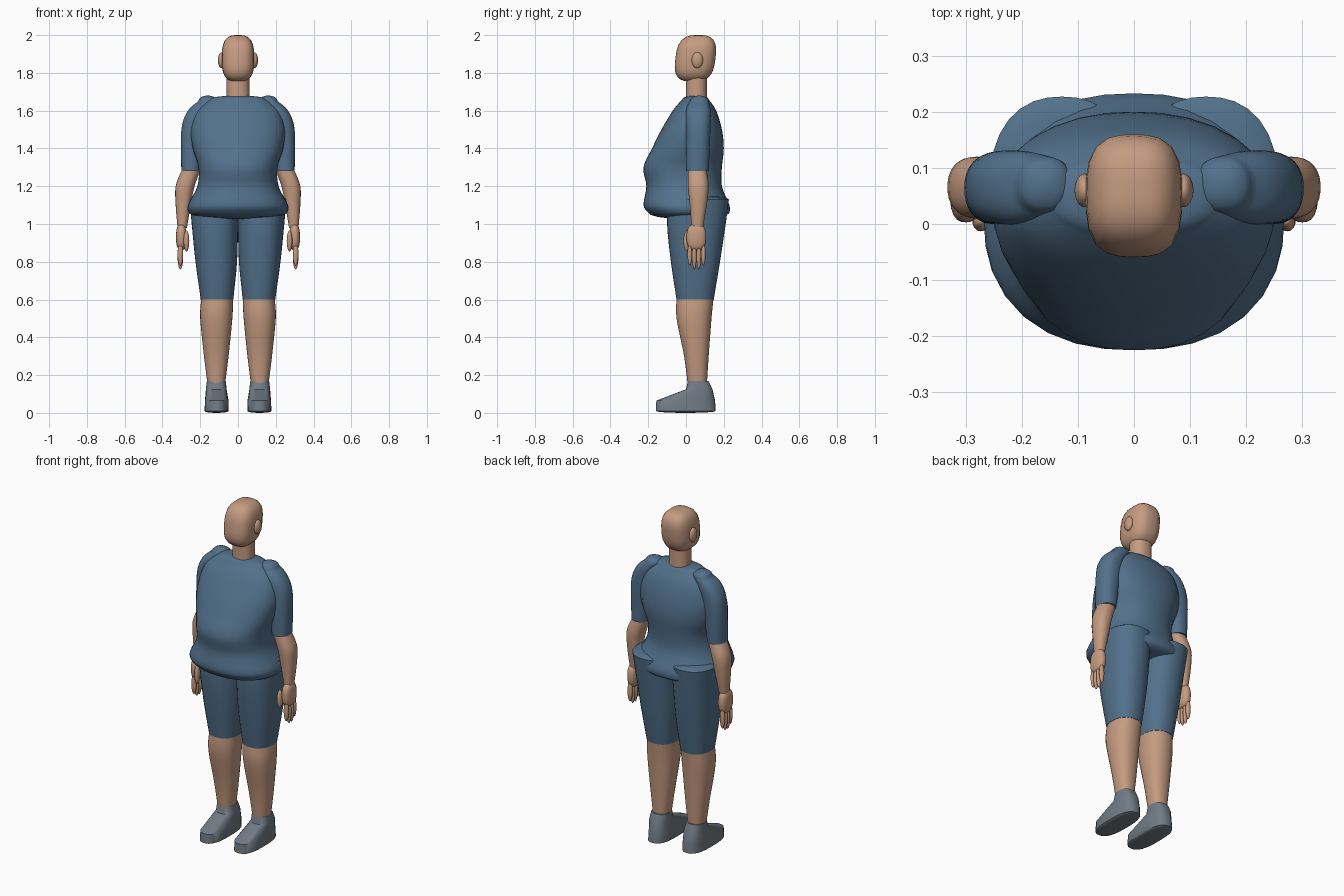
import bpy
import bmesh
from math import cos, sin, pi, radians
from mathutils import Vector

cube = bpy.data.objects.get("Cube")
if cube:
    bpy.data.objects.remove(cube, do_unlink=True)


def make_material(name, rgb):
    material = bpy.data.materials.new(name)
    material.use_nodes = True
    colour = (*rgb, 1)
    material.diffuse_color = colour
    shader = material.node_tree.nodes["Principled BSDF"]
    shader.inputs["Base Color"].default_value = colour
    return material


def add_object(name, material, bm):
    """Turn the bmesh into a smooth shaded object."""
    bmesh.ops.recalc_face_normals(bm, faces=bm.faces)
    mesh = bpy.data.meshes.new(name)
    bm.to_mesh(mesh)
    bm.free()
    mesh.materials.append(material)
    obj = bpy.data.objects.new(name, mesh)
    bpy.context.collection.objects.link(obj)
    bpy.ops.object.select_all(action="DESELECT")
    obj.select_set(True)
    bpy.context.view_layer.objects.active = obj
    bpy.ops.object.shade_smooth_by_angle(angle=radians(50))


def smooth_sections(rows, steps):
    """Fill in sections between the given ones along a smooth curve."""
    rows = [Vector(row) for row in rows]
    padded = [rows[0], *rows, rows[-1]]
    result = []
    for before, start, end, after in zip(padded, padded[1:], padded[2:], padded[3:]):
        leaving = (end - before) / 2
        arriving = (after - start) / 2
        for step in range(steps):
            t = step / steps
            blend = t * t * (3 - 2 * t)
            result.append(start.lerp(end, blend)
                          + leaving * t * (1 - t) ** 2
                          - arriving * t * t * (1 - t))
    return result + [rows[-1]]


def dome_sections(section, height):
    """Shrink an end section in steps so that the end is rounded."""
    z, left, right, front, back = section
    middle = Vector((z, (left + right) / 2, (left + right) / 2,
                     (front + back) / 2, (front + back) / 2))
    result = []
    for angle in (radians(20), radians(40), radians(60), radians(80)):
        ring = middle.lerp(section, cos(angle))
        ring[0] = z + height * sin(angle)
        result.append(ring)
    return result


def loft(name, material, rows, side=1, roundness=2.3, bottom=0, top=0, steps=4):
    """Skin level sections, each given as (z, x min, x max, y min, y max)."""
    sections = smooth_sections(rows, steps)
    if bottom:
        sections = dome_sections(sections[0], -bottom)[::-1] + sections
    if top:
        sections += dome_sections(sections[-1], top)
    bm = bmesh.new()
    rings = []
    count = 32
    for z, left, right, front, back in sections:
        ring = []
        for i in range(count):
            x, y = cos(2 * pi * i / count), sin(2 * pi * i / count)
            size = (abs(x) ** roundness + abs(y) ** roundness) ** (1 / roundness)
            x = (left + right + (right - left) * x / size) / 2
            y = (front + back + (back - front) * y / size) / 2
            ring.append(bm.verts.new((side * x, y, z)))
        rings.append(ring)
    for low, high in zip(rings, rings[1:]):
        for i in range(count):
            bm.faces.new((low[i - 1], low[i], high[i], high[i - 1]))
    bm.faces.new(rings[0])
    bm.faces.new(rings[-1])
    add_object(name, material, bm)


def ball(name, material, centre, radii, roundness=2, lean=0):
    """Add an ellipsoid; a higher roundness makes it boxier, lean shears it in y."""
    bm = bmesh.new()
    bmesh.ops.create_uvsphere(bm, u_segments=24, v_segments=16, radius=1)
    for vert in bm.verts:
        size = sum(abs(c) ** roundness for c in vert.co) ** (1 / roundness)
        vert.co = Vector(c / size * r for c, r in zip(vert.co, radii))
        vert.co.y += lean * vert.co.z
        vert.co += Vector(centre)
    add_object(name, material, bm)


cloth = make_material("blue cloth", (0.085, 0.165, 0.26))
skin = make_material("skin", (0.56, 0.33, 0.22))
shoe_grey = make_material("shoe grey", (0.165, 0.2, 0.235))

# Shirt with a big belly and a rolled hem, as (z, half width, front, back)
shirt = [
    (1.06, 0.26, -0.2, 0.23),
    (1.1, 0.265, -0.225, 0.23),
    (1.2, 0.215, -0.21, 0.19),
    (1.3, 0.21, -0.225, 0.19),
    (1.4, 0.24, -0.18, 0.2),
    (1.5, 0.25, -0.13, 0.19),
    (1.6, 0.22, -0.07, 0.16),
    (1.66, 0.15, -0.02, 0.12),
]
loft("shirt", cloth, [(z, -w, w, front, back) for z, w, front, back in shirt],
     bottom=0.035, top=0.02)

# Neck and head
loft("neck", skin, [(z, -0.06, 0.06, 0, 0.11) for z in (1.65, 1.8)])
ball("head", skin, (0, 0.05, 1.877), (0.086, 0.106, 0.123), roundness=3, lean=0.12)

for side, label in ((1, "left"), (-1, "right")):
    ball(label + "_ear", skin, (side * 0.088, 0.06, 1.867), (0.018, 0.03, 0.042))

    # Sleeve with a rounded shoulder
    loft(label + "_sleeve", cloth, [
        (1.28, 0.2, 0.3, 0, 0.12),
        (1.5, 0.17, 0.3, 0, 0.13),
        (1.6, 0.14, 0.265, 0, 0.13),
        (1.65, 0.11, 0.21, 0.02, 0.12),
    ], side, top=0.03)

    # Bare forearm
    loft(label + "_forearm", skin, [
        (0.98, 0.27, 0.32, 0.03, 0.09),
        (1.1, 0.25, 0.33, 0.02, 0.11),
        (1.2, 0.23, 0.33, 0.01, 0.12),
        (1.28, 0.2, 0.3, 0.01, 0.11),
    ], side)

    # Hand: palm, thumb and four fingers
    ball(label + "_palm", skin, (side * 0.3, 0.055, 0.93), (0.028, 0.052, 0.07), 2.6)
    ball(label + "_thumb", skin, (side * 0.273, 0.005, 0.91), (0.015, 0.018, 0.055))
    for i, length in enumerate((0.06, 0.07, 0.07, 0.06)):
        ball(f"{label}_finger_{i + 1}", skin,
             (side * 0.305, 0.02 + 0.024 * i, 0.9 - length), (0.015, 0.012, length))

    # Leg of the shorts, widest at the hip
    loft(label + "_shorts_leg", cloth, [
        (0.6, 0.025, 0.197, -0.05, 0.147),
        (0.8, 0.005, 0.225, -0.08, 0.18),
        (1, 0, 0.245, -0.1, 0.21),
        (1.13, 0, 0.257, -0.09, 0.227),
    ], side, top=0.02)

    # Bare lower leg
    loft(label + "_lower_leg", skin, [
        (0.14, 0.07, 0.16, 0.01, 0.11),
        (0.3, 0.05, 0.18, -0.01, 0.12),
        (0.5, 0.03, 0.2, -0.05, 0.135),
        (0.6, 0.026, 0.195, -0.05, 0.145),
    ], side)

    # Shoe with a long toe sloping up to the ankle
    loft(label + "_shoe", shoe_grey, [
        (0.01, 0.05, 0.177, -0.16, 0.157),
        (0.065, 0.05, 0.175, -0.157, 0.154),
        (0.125, 0.06, 0.17, 0, 0.14),
        (0.168, 0.065, 0.165, 0.01, 0.12),
    ], side, roundness=2.7, bottom=0.01, steps=1)
